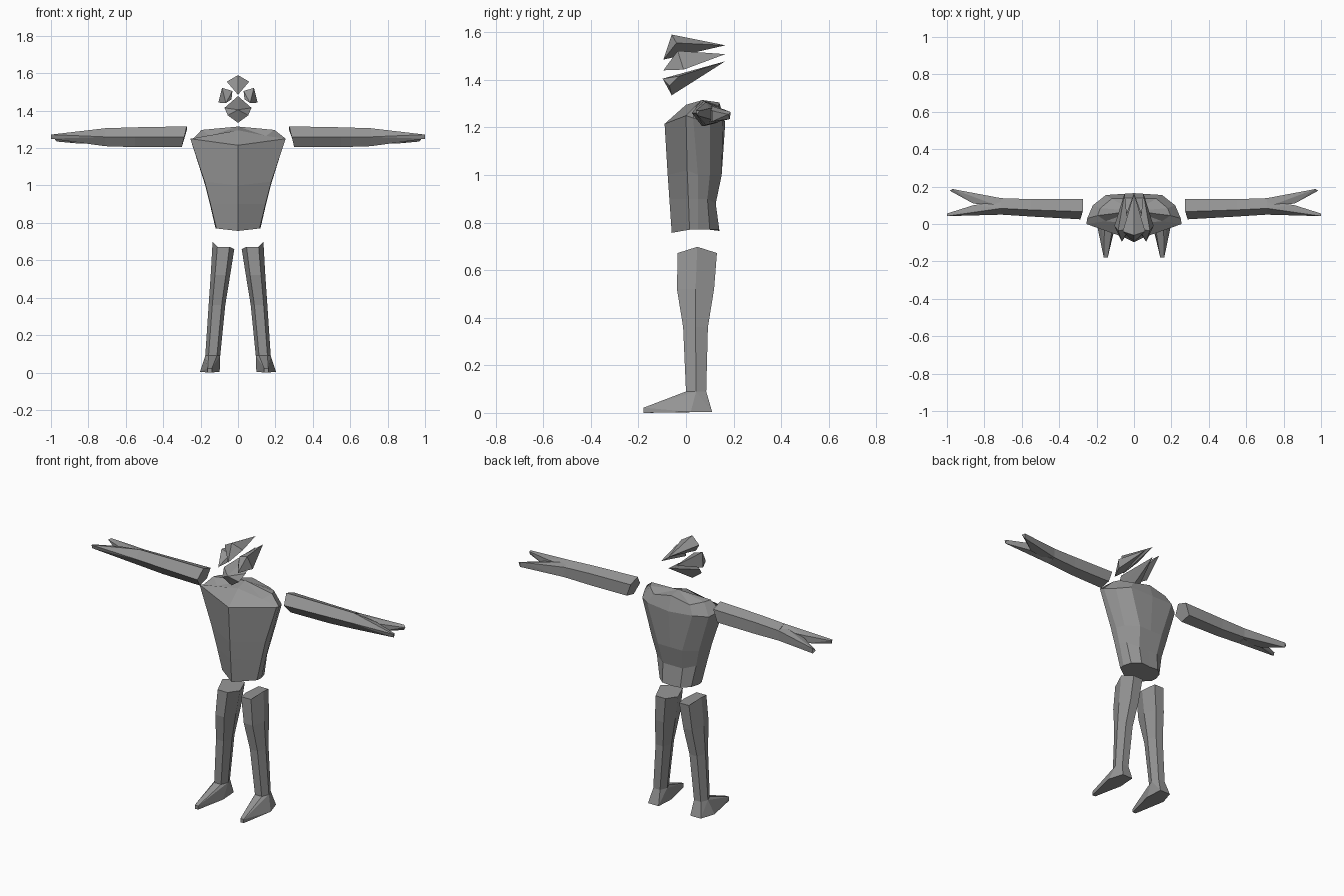
import bpy, bmesh

if "Cube" in bpy.data.objects:
    bpy.data.objects.remove(bpy.data.objects["Cube"])

grey = bpy.data.materials.new("matte grey")
grey.diffuse_color = (0.3, 0.3, 0.3, 1)
grey.use_nodes = True
grey.node_tree.nodes["Principled BSDF"].inputs["Base Color"].default_value = grey.diffuse_color


def finish(name, bm, mirror):
    bmesh.ops.recalc_face_normals(bm, faces=bm.faces)
    mesh = bpy.data.meshes.new(name)
    bm.to_mesh(mesh)
    bm.free()
    mesh.materials.append(grey)
    ob = bpy.data.objects.new(name, mesh)
    bpy.context.collection.objects.link(ob)
    if mirror:
        ob.modifiers.new("mirror", "MIRROR").use_mirror_merge = False
    return ob


def loft(name, rings, mirror=True, peak=None):
    """Skin between rings of equal length, capped flat or to a peak."""
    bm = bmesh.new()
    vs = [[bm.verts.new(p) for p in r] for r in rings]
    n = len(vs[0])
    for a, b in zip(vs, vs[1:]):
        for i in range(n):
            j = (i + 1) % n
            bm.faces.new((a[i], a[j], b[j], b[i]))
    bm.faces.new(vs[0])
    if peak:
        top = bm.verts.new(peak)
        for i in range(n):
            bm.faces.new((vs[-1][i], vs[-1][(i + 1) % n], top))
    else:
        bm.faces.new(vs[-1])
    return finish(name, bm, mirror)


def hull(name, points, mirror=True):
    """Faceted shard around a few corner points."""
    bm = bmesh.new()
    for p in points:
        bm.verts.new(p)
    res = bmesh.ops.convex_hull(bm, input=bm.verts)
    junk = {v for v in res["geom_interior"] if isinstance(v, bmesh.types.BMVert)}
    bmesh.ops.delete(bm, geom=list(junk), context="VERTS")
    return finish(name, bm, mirror)


def whole(half):
    """Close a half ring that starts and ends on the centre line."""
    return half + [(-x, y, z) for x, y, z in half[-2:0:-1]]


# Torso: waist, belly, chest, shoulder rim, collar
torso = [
    [(0, -.06, .757), (.115, .015, .77), (.12, .05, .77), (.105, .10, .77), (.06, .14, .77), (0, .14, .765)],
    [(0, -.07, .90), (.147, .01, .90), (.15, .05, .90), (.13, .09, .90), (.065, .125, .88), (0, .125, .88)],
    [(0, -.077, 1.0), (.178, .005, 1.02), (.175, .05, 1.0), (.155, .10, 1.0), (.08, .15, 1.0), (0, .15, 1.0)],
    [(0, -.09, 1.215), (.255, 0, 1.25), (.25, .03, 1.24), (.22, .10, 1.22), (.15, .155, 1.23), (0, .165, 1.22)],
    [(0, .0, 1.295), (.15, .015, 1.265), (.195, .045, 1.297), (.18, .085, 1.295), (.12, .135, 1.28), (0, .14, 1.305)],
]
loft("torso", [whole(r) for r in torso], mirror=False, peak=(0, .07, 1.315))


# Legs: six-sided sections, each (z, outer x, inner x, front y, back y)
def leg_ring(z, outer, inner, front, back, tilt=0):
    w, mid = outer - inner, (front + back) / 2
    a, b = outer - .22 * w, inner + .22 * w
    return [(outer, mid, z + tilt), (a, front, z), (b, front, z),
            (inner, mid, z - tilt / 2), (b, back, z), (a, back, z)]


ankle = leg_ring(.09, .175, .095, .0, .085)
loft("leg", [ankle,
             leg_ring(.36, .157, .068, -.012, .092),
             leg_ring(.52, .146, .042, -.038, .118),
             leg_ring(.672, .136, .02, -.035, .13, .026)])

# Feet
hull("foot", ankle + [(.105, .11, .004), (.175, .11, .004),
                      (.098, .0, .004), (.203, .02, .004),
                      (.14, -.178, .0), (.162, -.178, .0),
                      (.14, -.178, .022), (.162, -.178, .022)])


# Arms: five-sided sections along x
def arm_ring(x, front, back, low, high, ridge=1.26, slant=0):
    top = front + (back - front) * .38
    return [(x, front, ridge), (x - slant, top, high), (x - slant, back, high - .022),
            (x + slant, back, low + .015), (x + slant, top, low)]


wrist = arm_ring(.71, .05, .138, 1.21, 1.306)
loft("arm", [arm_ring(.287, .025, .133, 1.207, 1.316, slant=.013),
             arm_ring(.55, .04, .133, 1.205, 1.311),
             wrist])

# Split hands
hull("front_finger", wrist[:2] + [wrist[4], (.71, .125, 1.285), (.71, .125, 1.22),
                                  (.86, .10, 1.28), (.86, .10, 1.235),
                                  (1, .042, 1.272), (1, .056, 1.27), (1, .048, 1.25)])
hull("rear_finger", [(.71, .09, 1.295), (.71, .138, 1.284), (.71, .138, 1.225), (.71, .09, 1.22),
                     (.79, .138, 1.275), (.86, .11, 1.27), (.86, .11, 1.225),
                     (.97, .187, 1.265), (.985, .178, 1.255), (.97, .185, 1.235)])

# Head shards: brow, cheeks and jaw, each drawn back to a spike
hull("brow", [(0, -.06, 1.59), (0, -.095, 1.485), (.06, -.04, 1.555),
              (-.06, -.04, 1.555), (0, .165, 1.545)], mirror=False)
hull("cheek", [(.085, -.035, 1.522), (.03, -.03, 1.505), (.105, -.01, 1.443),
               (.065, -.095, 1.44), (.035, -.05, 1.46), (.05, .165, 1.508)])
hull("jaw", [(0, -.06, 1.335), (0, -.098, 1.405), (.072, -.03, 1.415),
             (-.072, -.03, 1.415), (.055, -.07, 1.375), (-.055, -.07, 1.375),
             (0, .165, 1.478)], mirror=False)
